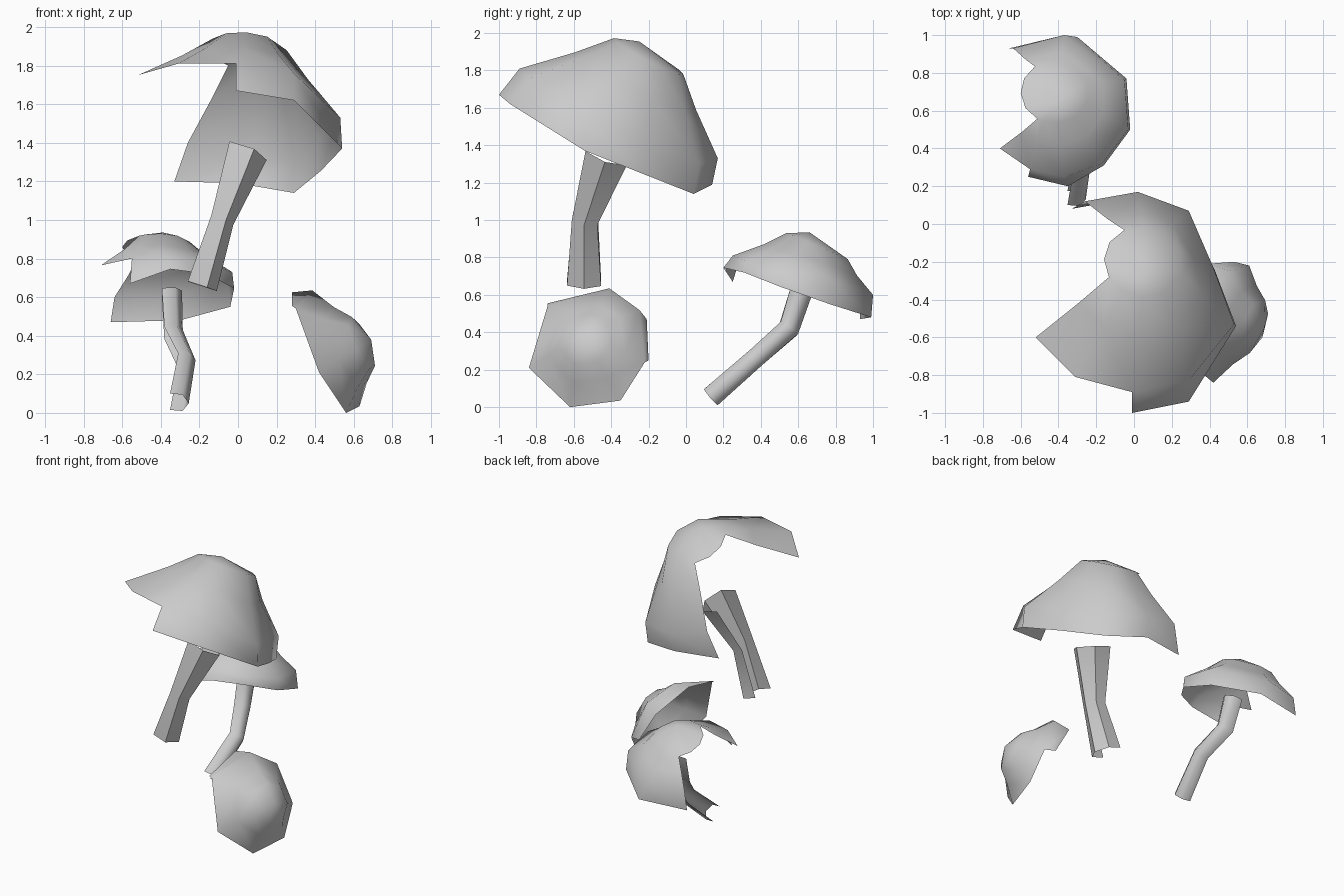
import bpy, bmesh
from math import atan2, cos, sin, pi, radians
from mathutils import Vector

default_cube = bpy.data.objects.get("Cube")
if default_cube:
    bpy.data.objects.remove(default_cube)

# One plain grey for everything
GREY = (0.6, 0.6, 0.6, 1.0)
grey = bpy.data.materials.new("plain_grey")
grey.use_nodes = True
grey.diffuse_color = GREY
grey.node_tree.nodes["Principled BSDF"].inputs["Base Color"].default_value = GREY


def finish(name, bm, crease):
    """Turn the bmesh into a shaded object, sharp only above the crease angle."""
    mesh = bpy.data.meshes.new(name)
    bm.to_mesh(mesh)
    bm.free()
    mesh.materials.append(grey)
    obj = bpy.data.objects.new(name, mesh)
    bpy.context.collection.objects.link(obj)
    bpy.ops.object.select_all(action='DESELECT')
    obj.select_set(True)
    bpy.context.view_layer.objects.active = obj
    bpy.ops.object.shade_smooth_by_angle(angle=radians(crease))


def band(bm, upper, lower, closed=False):
    """Join two rings of vertices with quads."""
    count = len(upper)
    for i in range(count if closed else count - 1):
        j = (i + 1) % count
        bm.faces.new((upper[i], lower[i], lower[j], upper[j]))


def frame(axis):
    """Two directions square to the axis, the first as near to +x as possible."""
    t = Vector(axis).normalized()
    helper = Vector((1, 0, 0)) if abs(t.x) < 0.8 else Vector((0, 1, 0))
    u = (helper - t * helper.dot(t)).normalized()
    return t, u, t.cross(u)


def cap(name, axis, center, radius, apex, shoulder, rim, rim_start=0,
        gap_steps=0, turn=0.0):
    """Broken dome: crown fan, sloping side, then a hanging lip on part of it.
    With gap_steps, the side stays open between its last and first point."""
    bm = bmesh.new()
    t, u, v = frame(axis)
    center = Vector(center)
    closed = gap_steps == 0
    edge = [Vector(p) for p in shoulder]
    angles = [atan2((p - center).dot(v), (p - center).dot(u)) for p in edge]
    angles[0] += turn
    for i in range(1, len(angles)):
        while angles[i] < angles[i - 1]:
            angles[i] += 2 * pi
    step = (angles[0] + 2 * pi - angles[-1]) / (gap_steps + 1)
    gap = [angles[-1] + step * (k + 1) for k in range(gap_steps)]

    def on_crown(a):
        return center + radius * (cos(a) * u + sin(a) * v)

    crown = [bm.verts.new(on_crown(a)) for a in angles + gap]
    side = crown[:len(edge)]
    middle = [bm.verts.new(c.co.lerp(p, 0.4) - t * 0.012)
              for c, p in zip(side, edge)]
    outer = [bm.verts.new(p) for p in edge]
    lip = [bm.verts.new(p) for p in rim]
    top = bm.verts.new(apex)
    for i, vert in enumerate(crown):
        bm.faces.new((top, vert, crown[(i + 1) % len(crown)]))
    band(bm, side, middle, closed)
    band(bm, middle, outer, closed)
    band(bm, outer[rim_start:rim_start + len(lip)], lip)
    finish(name, bm, 65)


def stem(name, path, radii, crease):
    """Six-sided tube along a path, with the side towards -x broken away."""
    bm = bmesh.new()
    points = [Vector(p) for p in path]
    rings = []
    for i, p in enumerate(points):
        ahead = points[min(i + 1, len(points) - 1)]
        t, u, v = frame(ahead - points[max(i - 1, 0)])
        rings.append([bm.verts.new(p + radii[i] * (cos(k * pi / 3) * u + sin(k * pi / 3) * v))
                      for k in range(-2, 3)])
    for lower, upper in zip(rings, rings[1:]):
        band(bm, upper, lower)
    finish(name, bm, crease)


# Large mushroom, leaning back
cap("large_cap", axis=(0.12, 0.52, 1), center=(0.05, -0.2, 1.875), radius=0.21,
    apex=(0.04, -0.25, 1.955), gap_steps=2,
    shoulder=[(-0.52, -0.6, 1.75), (-0.31, -0.81, 1.81), (-0.01, -0.89, 1.81),
              (0.29, -0.83, 1.76), (0.53, -0.53, 1.53), (0.42, -0.23, 1.43),
              (0.29, 0.07, 1.3), (0.02, 0.17, 1.33), (-0.26, 0.12, 1.4)],
    rim=[(-0.01, -1, 1.67), (0.29, -0.94, 1.62), (0.54, -0.54, 1.37),
         (0.43, -0.25, 1.255), (0.29, 0.04, 1.14), (0, 0.14, 1.19),
         (-0.33, 0.08, 1.2)],
    rim_start=2)
stem("large_stem", [(-0.21, -0.545, 0.665), (-0.1, -0.54, 1), (0.02, -0.42, 1.35)],
     (0.105, 0.08, 0.135), 40)

# Small mushroom behind it, on a bent stem
cap("small_cap", axis=(-0.02, 0.42, 1), center=(-0.42, 0.7, 0.86), radius=0.18,
    apex=(-0.39, 0.66, 0.935), gap_steps=3, turn=0.35,
    shoulder=[(-0.71, 0.4, 0.765), (-0.55, 0.29, 0.8), (-0.37, 0.25, 0.81),
              (-0.17, 0.32, 0.78), (-0.03, 0.5, 0.73), (-0.05, 0.76, 0.69),
              (-0.37, 1, 0.6), (-0.64, 0.93, 0.6)],
    rim=[(-0.56, 0.25, 0.67), (-0.35, 0.2, 0.745), (-0.16, 0.31, 0.72),
         (-0.02, 0.5, 0.645), (-0.04, 0.77, 0.55), (-0.3, 0.99, 0.48),
         (-0.66, 0.93, 0.47)],
    rim_start=1)
stem("small_stem", [(-0.32, 0.135, 0.055), (-0.28, 0.38, 0.27),
                    (-0.35, 0.55, 0.42), (-0.36, 0.62, 0.63)],
     (0.065, 0.06, 0.065, 0.07), 65)

# Loose cap lying on its side
cap("fallen_cap", axis=(1, -0.3, 0.44), center=(0.64, -0.54, 0.36), radius=0.15,
    apex=(0.69, -0.55, 0.38),
    shoulder=[(0.56, -0.62, 0), (0.63, -0.35, 0.035), (0.61, -0.22, 0.24),
              (0.5, -0.25, 0.52), (0.385, -0.41, 0.635), (0.3, -0.74, 0.54),
              (0.42, -0.84, 0.21)],
    rim=[(0.53, -0.2, 0.25), (0.4, -0.21, 0.47), (0.28, -0.43, 0.625),
         (0.28, -0.74, 0.555)],
    rim_start=2)
